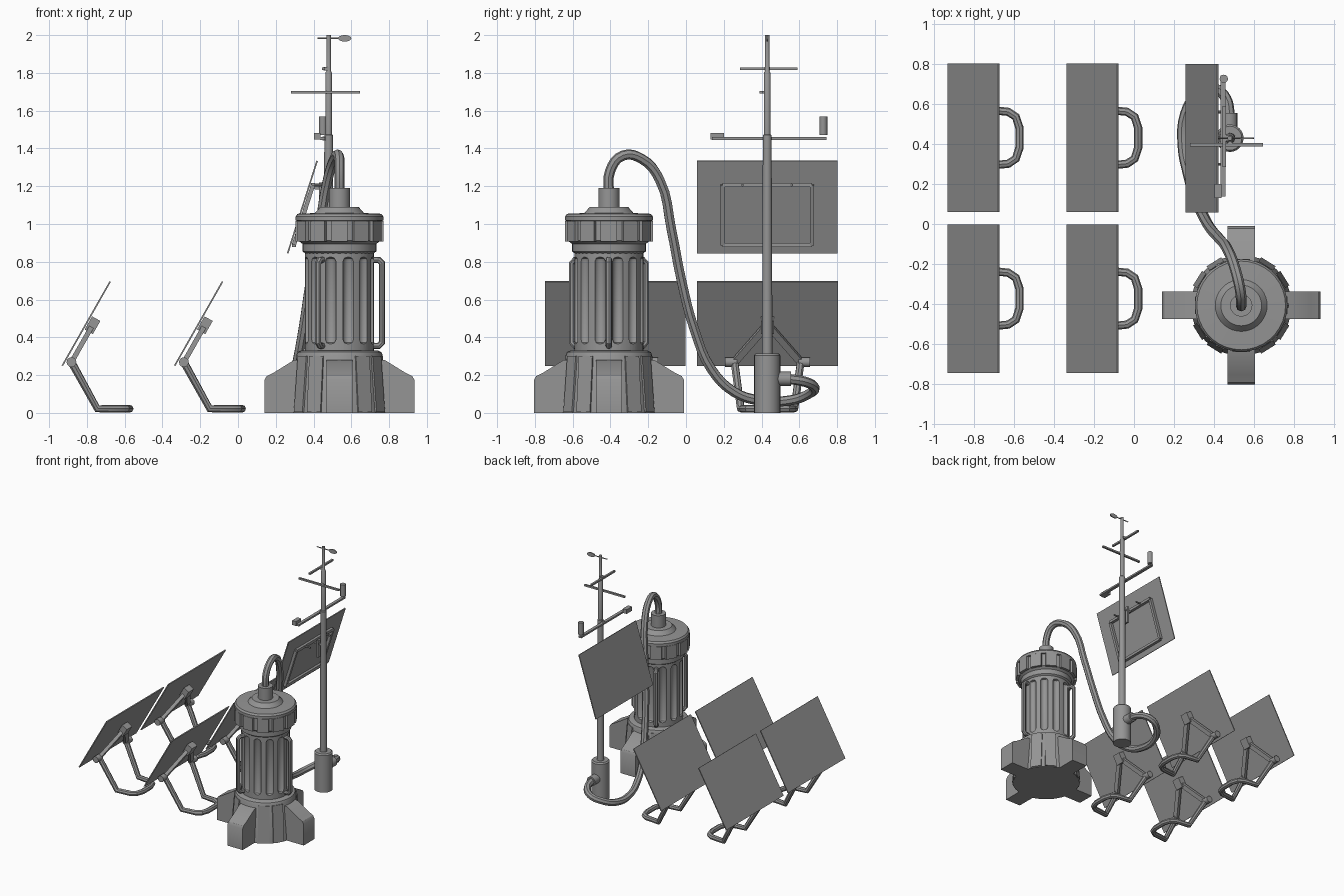
import bpy, bmesh, math
from mathutils import Vector, Matrix

if "Cube" in bpy.data.objects:
    bpy.data.objects.remove(bpy.data.objects["Cube"], do_unlink=True)

GREY = (0.3, 0.3, 0.3, 1)
grey = bpy.data.materials.new("plain_grey")
grey.use_nodes = True
grey.diffuse_color = GREY
grey.node_tree.nodes["Principled BSDF"].inputs["Base Color"].default_value = GREY


def add(name, mesh, matrix=None, smooth=True):
    ob = bpy.data.objects.new(name, mesh)
    bpy.context.collection.objects.link(ob)
    mesh.materials.clear()
    mesh.materials.append(grey)
    if matrix is not None:
        ob.matrix_world = matrix
    for p in mesh.polygons:
        p.use_smooth = smooth
    if smooth:
        mesh.set_sharp_from_angle(angle=math.radians(32))
    return ob


def finish(bm, name):
    bmesh.ops.remove_doubles(bm, verts=bm.verts, dist=1e-5)
    bmesh.ops.recalc_face_normals(bm, faces=bm.faces)
    mesh = bpy.data.meshes.new(name)
    bm.to_mesh(mesh)
    bm.free()
    return mesh


def lathe(name, profile, x=0, y=0, seg=32, matrix=None):
    """Solid of revolution from (radius, height) points, closed on the axis."""
    pts = [(0, profile[0][1])] + profile + [(0, profile[-1][1])]
    bm = bmesh.new()
    vs = [bm.verts.new((r, 0, z)) for r, z in pts]
    es = [bm.edges.new(p) for p in zip(vs, vs[1:])]
    bmesh.ops.spin(bm, geom=vs + es, cent=(0, 0, 0), axis=(0, 0, 1),
                   angle=math.tau, steps=seg, use_duplicate=False)
    return add(name, finish(bm, name), matrix or Matrix.Translation((x, y, 0)))


def frame(a, b):
    """Matrix at the middle of a-b, local z along a-b and local y near world y."""
    a, b = Vector(a), Vector(b)
    d = (b - a).normalized()
    side = Vector((0, 1, 0)) if abs(d.y) < 0.99 else Vector((1, 0, 0))
    n = side.cross(d).normalized()
    side = d.cross(n)
    m = Matrix((n, side, d)).transposed().to_4x4()
    return Matrix.Translation((a + b) / 2) @ m, (b - a).length


def beam(name, a, b, width, thick, base=None):
    m, length = frame(a, b)
    bm = bmesh.new()
    bmesh.ops.create_cube(bm, size=1, matrix=Matrix.Diagonal((thick, width, length, 1)))
    return add(name, finish(bm, name), base @ m if base else m, False)


def rod(name, a, b, r, seg=12):
    m, length = frame(a, b)
    return lathe(name, [(r, -length / 2), (r, length / 2)], seg=seg, matrix=m)


def tube(name, pts, r, curved=False, matrix=None):
    cu = bpy.data.curves.new(name, "CURVE")
    cu.dimensions = "3D"
    cu.bevel_depth, cu.bevel_resolution, cu.use_fill_caps = r, 2, True
    cu.resolution_u = 4
    sp = cu.splines.new("BEZIER" if curved else "POLY")
    points = sp.bezier_points if curved else sp.points
    points.add(len(pts) - 1)
    for p, co in zip(points, pts):
        if curved:
            p.co = co
            p.handle_left_type = p.handle_right_type = "AUTO"
        else:
            p.co = (*co, 1)
    tmp = bpy.data.objects.new(name, cu)
    bpy.context.collection.objects.link(tmp)
    bpy.context.view_layer.update()
    mesh = bpy.data.meshes.new_from_object(
        tmp.evaluated_get(bpy.context.evaluated_depsgraph_get()))
    bpy.data.objects.remove(tmp, do_unlink=True)
    return add(name, mesh, matrix)


def turn(deg):
    return TOWER @ Matrix.Rotation(math.radians(deg), 4, "Z")


# Tower: base, fluted body, cap and nozzle
TX, TY = 0.537, -0.408
TOWER = Matrix.Translation((TX, TY, 0))
lathe("tower_base", [(0.253, 0), (0.229, 0.305), (0.222, 0.322), (0.205, 0.33)], TX, TY)
body = lathe("tower_body", [(0.182, 0.3), (0.182, 0.9)], TX, TY, 48)

# Flutes cut into the body
bm = bmesh.new()
for i in range(12):
    a = math.radians(15 + 30 * i)
    bmesh.ops.create_cone(
        bm, cap_ends=True, segments=12, radius1=0.03, radius2=0.03, depth=0.46,
        matrix=turn(15 + 30 * i) @ Matrix.Translation((0.187, 0, 0.595)))
bmesh.ops.bevel(bm, geom=[e for e in bm.edges if abs(e.verts[0].co.z - e.verts[1].co.z) < 0.001],
                offset=0.022, segments=2, profile=0.5, affect="EDGES")
cutter = add("flute_cutter", finish(bm, "flute_cutter"))
cutter.hide_render = True
mod = body.modifiers.new("flutes", "BOOLEAN")
mod.object, mod.operation, mod.solver = cutter, "DIFFERENCE", "EXACT"
bpy.context.view_layer.update()
cut_mesh = bpy.data.meshes.new_from_object(
    body.evaluated_get(bpy.context.evaluated_depsgraph_get()))
bpy.data.objects.remove(body, do_unlink=True)
bpy.data.objects.remove(cutter, do_unlink=True)
add("tower_body", cut_mesh, TOWER)

lathe("tower_collar", [(0.182, 0.845), (0.196, 0.855), (0.196, 0.895), (0.218, 0.912),
                       (0.218, 1.015), (0.232, 1.018), (0.232, 1.04), (0.222, 1.054),
                       (0.13, 1.058), (0.102, 1.09)], TX, TY, 36)
lathe("nozzle", [(0.056, 1.08), (0.056, 1.19)], TX, TY, 20)
for i in range(12):
    beam("cap_block", (0.22, 0, 0.908), (0.22, 0, 1.017), 0.088, 0.024, turn(30 * i))

# Guard handles on the body
for deg in (0, 120, 240):
    tube("guard_handle", [(0.17, 0, 0.355), (0.208, 0, 0.355), (0.225, 0, 0.372),
                          (0.225, 0, 0.793), (0.208, 0, 0.81), (0.17, 0, 0.81)],
         0.017, matrix=turn(deg))

# Four buttress feet and the pads between them
foot_side = [(0.18, 0), (0.397, 0), (0.397, 0.175), (0.385, 0.195), (0.35, 0.212),
             (0.24, 0.28), (0.18, 0.28)]
for deg in range(0, 360, 90):
    bm = bmesh.new()
    f = bm.faces.new([bm.verts.new((x, -0.069, z)) for x, z in foot_side])
    ext = bmesh.ops.extrude_face_region(bm, geom=[f])["geom"]
    bmesh.ops.translate(bm, vec=(0, 0.138, 0),
                        verts=[v for v in ext if isinstance(v, bmesh.types.BMVert)])
    add("buttress_foot", finish(bm, "buttress_foot"), turn(deg))
    for off in (32, 58):
        beam("base_pad", (0.25, 0, 0.005), (0.226, 0, 0.3), 0.085, 0.016, turn(deg + off))

# Power cable from nozzle to mast
tube("cable", [(TX, TY, 1.15), (TX, -0.402, 1.28), (0.533, -0.335, 1.362),
               (0.51, -0.235, 1.345), (0.475, -0.14, 1.235), (0.43, -0.077, 0.97),
               (0.385, -0.025, 0.705), (0.345, 0.045, 0.44), (0.305, 0.135, 0.23),
               (0.27, 0.256, 0.11), (0.245, 0.39, 0.066), (0.257, 0.55, 0.066),
               (0.32, 0.65, 0.1), (0.4, 0.68, 0.135), (0.46, 0.63, 0.165),
               (0.48, 0.54, 0.18)], 0.027, True)

# Weather mast
MX, MY = 0.48, 0.43
lathe("mast_base", [(0.069, 0), (0.069, 0.305), (0.06, 0.315)], MX, MY, 24)
rod("cable_socket", (MX, MY, 0.18), (MX, 0.555, 0.18), 0.038, 16)
lathe("mast_pole", [(0.028, 0.3), (0.023, 1.47), (0.018, 1.475), (0.018, 1.8),
                    (0.012, 1.81), (0.012, 2.0)], MX, MY, 16)
beam("sensor_arm", (0.447, 0.137, 1.453), (0.447, 0.745, 1.453), 0.025, 0.014)
beam("sensor_box", (0.42, 0.13, 1.465), (0.42, 0.2, 1.465), 0.035, 0.035)
rod("sensor_drum", (0.45, 0.727, 1.47), (0.45, 0.727, 1.57), 0.021)
beam("cross_arm", (0.28, 0.397, 1.697), (0.646, 0.397, 1.697), 0.016, 0.014)
beam("upper_arm", (0.452, 0.285, 1.822), (0.452, 0.59, 1.822), 0.016, 0.014)
for y, z, dx in ((MY, 1.453, 0.447), (MY, 1.822, 0.452)):
    beam("arm_clamp", (dx, y, z), (MX, y, z), 0.03, 0.02)
beam("arm_clamp", (MX, 0.397, 1.697), (MX, MY, 1.697), 0.02, 0.014)
rod("vane_rod", (0.42, MY, 1.983), (0.545, MY, 1.983), 0.004, 8)
lathe("vane_fin", [(0.5, -0.5), (0.5, 0.5)], seg=24,
      matrix=Matrix.Translation((0.565, MY, 1.983)) @ Matrix.Rotation(math.pi / 2, 4, "X")
      @ Matrix.Diagonal((0.07, 0.034, 0.008, 1)))

# Mast panel with its back frame
low, high = Vector((0.263, MY, 0.845)), Vector((0.419, MY, 1.335))
beam("mast_panel", low, high, 0.743, 0.008)
d = (high - low).normalized()
back = Vector((d.z, 0, -d.x)) * 0.018
up = Vector((0, 0.237, 0))
f_low, f_high = low + d * 0.052 + back, low + d * 0.385 + back
for s in (-1, 1):
    beam("frame_rail", f_low + up * s, f_high + up * s, 0.022, 0.022)
    rod("frame_pin", f_high + up * 0.55 * s, f_high + up * 0.55 * s + Vector((0.055, 0, 0)), 0.007, 8)
for p in (f_low, f_high):
    beam("frame_rail", p - up, p + up, 0.022, 0.022)
beam("panel_strut", f_high - Vector((0, 0, 0.015)), (MX, MY, 1.188), 0.02, 0.014)
beam("panel_clamp", (0.437, MY, 1.08), (0.437, MY, 1.22), 0.04, 0.016)

# Four ground panels on looped stands
for x0 in (-0.93, -0.335):
    for yc in (-0.374, 0.432):
        a, b = Vector((x0, yc, 0.25)), Vector((x0 + 0.253, yc, 0.695))
        beam("ground_panel", a, b, 0.745, 0.008)
        d = (b - a).normalized()
        n = Vector((d.z, 0, -d.x)) * 0.033
        pivot, apex = a + d * 0.04 + n, a + d * 0.27 + n
        loop = []
        for s in (-1, 1):
            p = pivot + Vector((0, 0.175 * s, 0))
            rod("pivot_knob", p - Vector((0, 0.012 * s, 0)), p + Vector((0, 0.05 * s, 0)), 0.026)
            beam("panel_brace", p, apex, 0.036, 0.026)
            half = [p, (x0 + 0.185, yc + 0.142 * s, 0.022), (x0 + 0.3, yc + 0.13 * s, 0.022),
                    (x0 + 0.338, yc + 0.105 * s, 0.022), (x0 + 0.356, yc + 0.05 * s, 0.022)]
            loop += half if s < 0 else half[::-1]
        tube("stand_loop", loop, 0.021)
        beam("apex_block", apex - d * 0.045, apex + d * 0.035, 0.07, 0.05)
